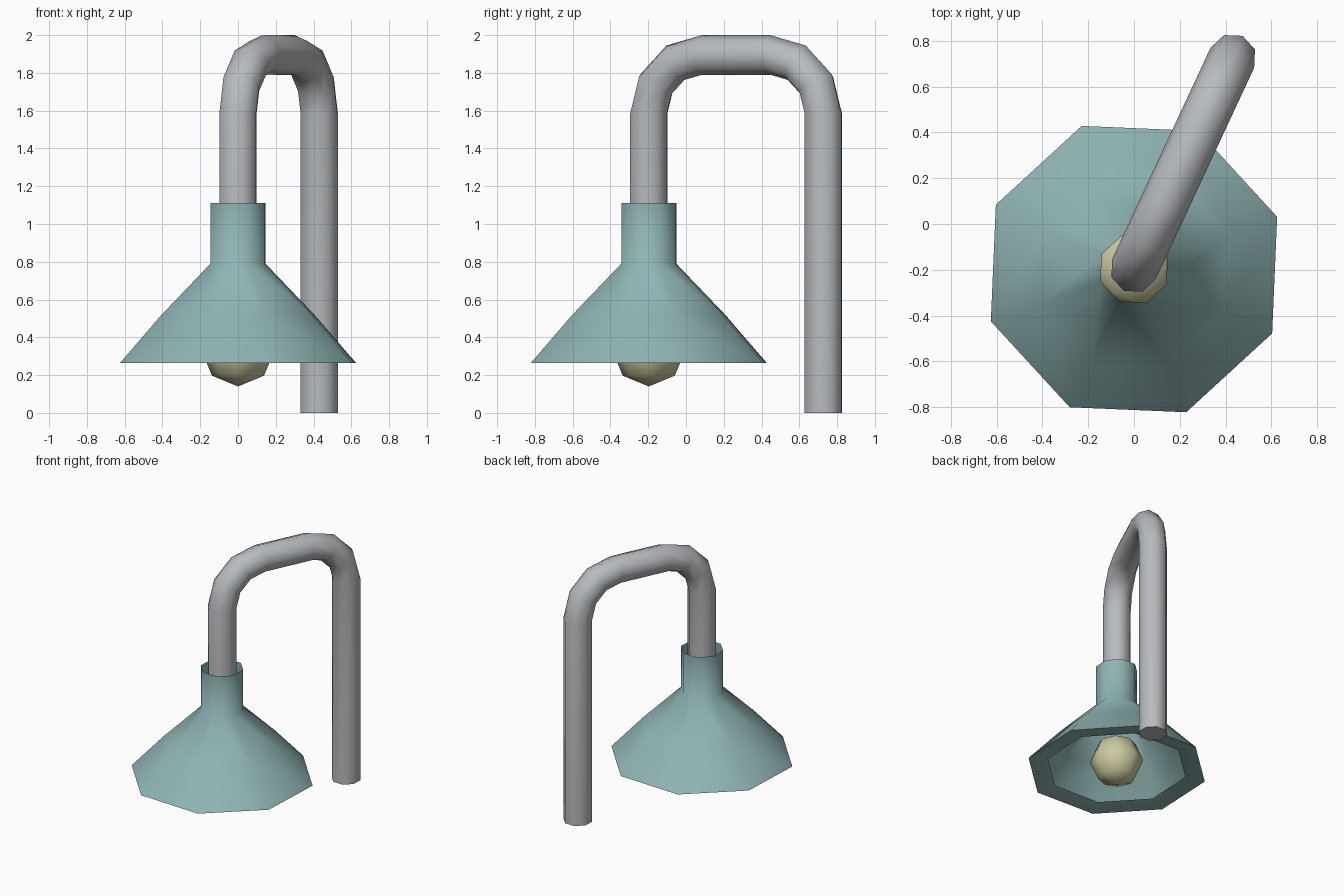
import bpy, bmesh, math
from mathutils import Vector

if "Cube" in bpy.data.objects:
    bpy.data.objects.remove(bpy.data.objects["Cube"])

HEAD = Vector((0, -0.197, 0))        # axis of shade and bulb
POLE = Vector((0.43, 0.727, 0))      # axis of the upright
SPAN = (POLE - HEAD).length
ALONG = (POLE - HEAD).normalized()   # direction of the bent arm
SIDE = Vector((-ALONG.y, ALONG.x, 0))
UP = Vector((0, 0, 1))
SIDES = 8


def material(name, rgb):
    m = bpy.data.materials.new(name)
    m.diffuse_color = (*rgb, 1)
    m.use_nodes = True
    m.node_tree.nodes["Principled BSDF"].inputs["Base Color"].default_value = m.diffuse_color
    return m


def skin(name, rings, mat, caps=False, sharp_ring=None):
    """Smooth skin through rings of points; a single-point ring makes a tip."""
    bm = bmesh.new()
    loops = [[bm.verts.new(p) for p in r] for r in rings]
    for a, b in zip(loops, loops[1:]):
        for i in range(SIDES):
            j = (i + 1) % SIDES
            if len(a) == 1:
                bm.faces.new((a[0], b[j], b[i]))
            elif len(b) == 1:
                bm.faces.new((a[i], a[j], b[0]))
            else:
                bm.faces.new((a[i], a[j], b[j], b[i]))
    ends = [loops[0], loops[-1]] if caps else []
    for end in ends:
        bm.faces.new(end)
    bmesh.ops.recalc_face_normals(bm, faces=bm.faces)
    for f in bm.faces:
        f.smooth = True
    # Crisp edges round the caps and the chosen ring
    for loop in ends + ([loops[sharp_ring]] if sharp_ring is not None else []):
        for i in range(SIDES):
            bm.edges.get((loop[i], loop[i - 1])).smooth = False
    me = bpy.data.meshes.new(name)
    bm.to_mesh(me)
    bm.free()
    me.materials.append(mat)
    bpy.context.collection.objects.link(bpy.data.objects.new(name, me))


def ring(centre, radius, u, v):
    if radius == 0:
        return [centre]
    return [centre + radius * (math.cos(a) * u + math.sin(a) * v)
            for a in (2 * math.pi * i / SIDES for i in range(SIDES))]


def lathe(profile, u=ALONG, v=SIDE):
    return [ring(HEAD + UP * z, r, u, v) for r, z in profile]


teal = material("teal", (0.28, 0.46, 0.46))
warm = material("warm_yellow", (0.60, 0.58, 0.35))
steel = material("steel_grey", (0.48, 0.50, 0.52))

# Thin hollow shade: open neck, flared outside, lip turned inwards
shade = [(0.155, 1.11), (0.155, 0.79), (0.43, 0.52), (0.666, 0.263),
         (0.58, 0.266), (0.52, 0.28)]
skin("shade", lathe(shade), teal, sharp_ring=3)

# Low-poly bulb
R, ZC = 0.195, 0.335
bulb = [(0 if k in (0, 4) else R * math.sin(k * math.pi / 4),
         ZC - R * math.cos(k * math.pi / 4)) for k in range(5)]
skin("bulb", lathe(bulb, Vector((1, 0, 0)), Vector((0, 1, 0))), warm)

# Bent pipe: short drop, two three-step bends, tall upright
BEND, Z0 = 0.31, 1.585
path = [(0, 0.85, 0)]                # distance along, height, turn angle
for k in range(4):
    a = k * math.pi / 6
    path.append((BEND * (1 - math.cos(a)), Z0 + BEND * math.sin(a), a))
path += [(SPAN - t, z, math.pi - a) for t, z, a in reversed(path[1:])]
path.append((SPAN, 0, math.pi))
rings = []
for t, z, a in path:
    across = math.cos(a) * ALONG - math.sin(a) * UP
    rings.append(ring(HEAD + t * ALONG + z * UP, 0.105, across, SIDE))
skin("bent_pipe", rings, steel, caps=True)
